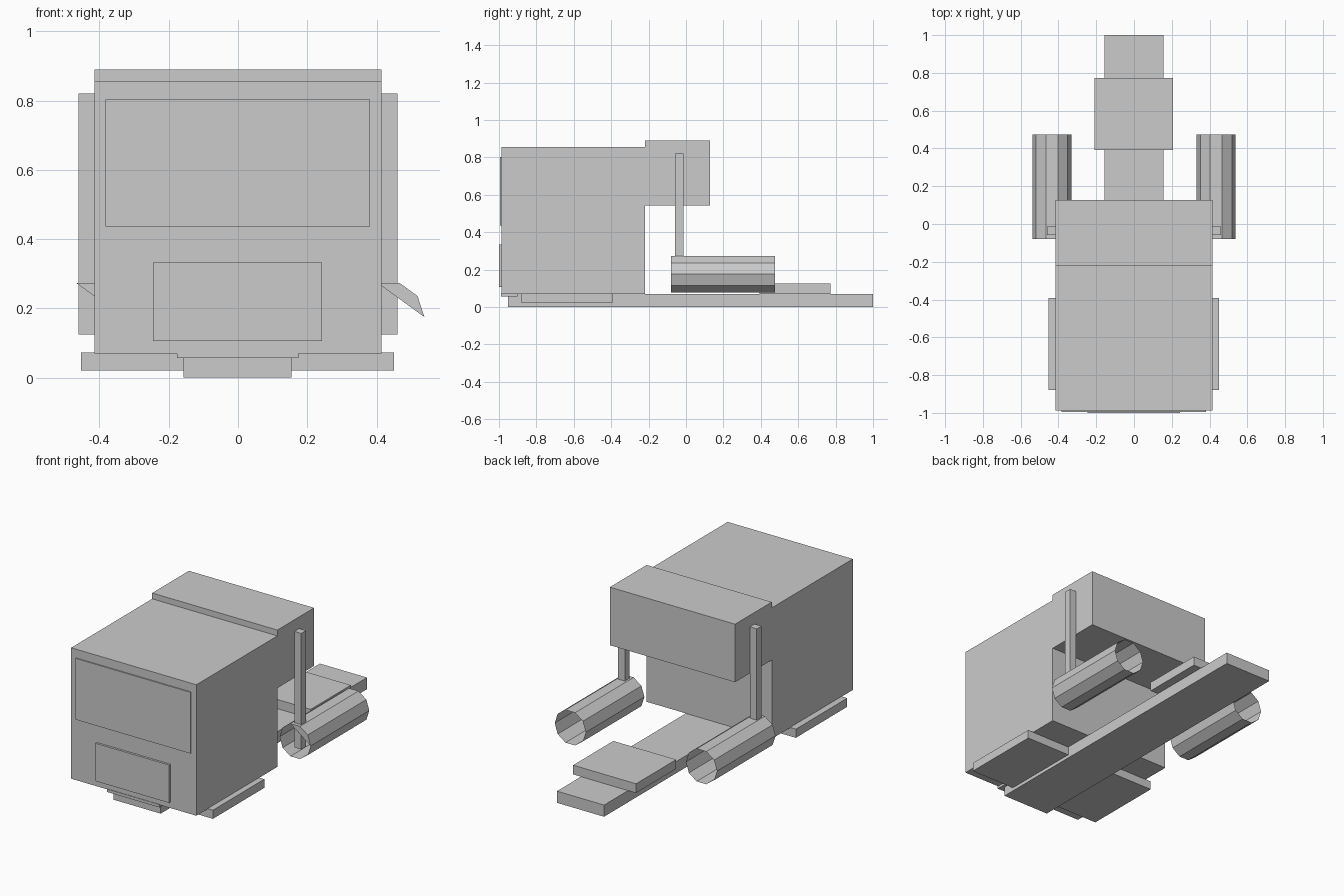
import bpy, bmesh, math

if "Cube" in bpy.data.objects:
    bpy.data.objects.remove(bpy.data.objects["Cube"])

grey = bpy.data.materials.new("light_grey")
grey.diffuse_color = (0.6, 0.6, 0.6, 1)
grey.use_nodes = True
grey.node_tree.nodes["Principled BSDF"].inputs["Base Color"].default_value = grey.diffuse_color


def finish(name, bm):
    mesh = bpy.data.meshes.new(name)
    bm.to_mesh(mesh)
    bm.free()
    mesh.materials.append(grey)
    obj = bpy.data.objects.new(name, mesh)
    bpy.context.collection.objects.link(obj)


def box(name, x, y, z):
    """Box from (min, max) ranges."""
    bm = bmesh.new()
    bmesh.ops.create_cube(bm, size=1)
    for v in bm.verts:
        v.co = [r[0] if c < 0 else r[1] for c, r in zip(v.co, (x, y, z))]
    finish(name, bm)


def tank(name, cx, cz=0.175, r=0.103, y0=-0.08, y1=0.475, sides=10):
    """Open ten-sided tube with a partial plate closing the top of its front end."""
    bm = bmesh.new()
    rings = []
    for y in (y0, y1):
        angles = [math.tau * i / sides for i in range(sides)]
        rings.append([bm.verts.new((cx + r * math.cos(a), y, cz + r * math.sin(a)))
                      for a in angles])
    front, back = rings
    for i in range(sides):
        j = (i + 1) % sides
        bm.faces.new((front[i], back[i], back[j], front[j]))
    bm.faces.new(front[:4])
    finish(name, bm)


# Cab and raised rear sleeper
box("cab", (-0.415, 0.415), (-0.987, -0.22), (0.07, 0.855))
box("sleeper", (-0.415, 0.415), (-0.22, 0.128), (0.542, 0.89))

# Front plates
box("windshield", (-0.383, 0.381), (-0.994, -0.985), (0.436, 0.803))
box("grille", (-0.245, 0.243), (-1.0, -0.985), (0.106, 0.333))
box("front_lip", (-0.176, 0.174), (-0.99, -0.90), (0.056, 0.073))

# Chassis, steps and coupling plate
box("chassis", (-0.157, 0.155), (-0.953, 1.0), (0.0, 0.07))
box("side_steps", (-0.453, 0.45), (-0.88, -0.393), (0.02, 0.072))
box("coupling_plate", (-0.21, 0.207), (0.393, 0.773), (0.07, 0.125))

# Fuel tanks and exhaust stacks on both sides
for side, s in (("left", -1), ("right", 1)):
    tank("fuel_tank_" + side, s * 0.435)
    box("exhaust_stack_" + side, sorted((s * 0.415, s * 0.46)),
        (-0.058, -0.013), (0.124, 0.82))
